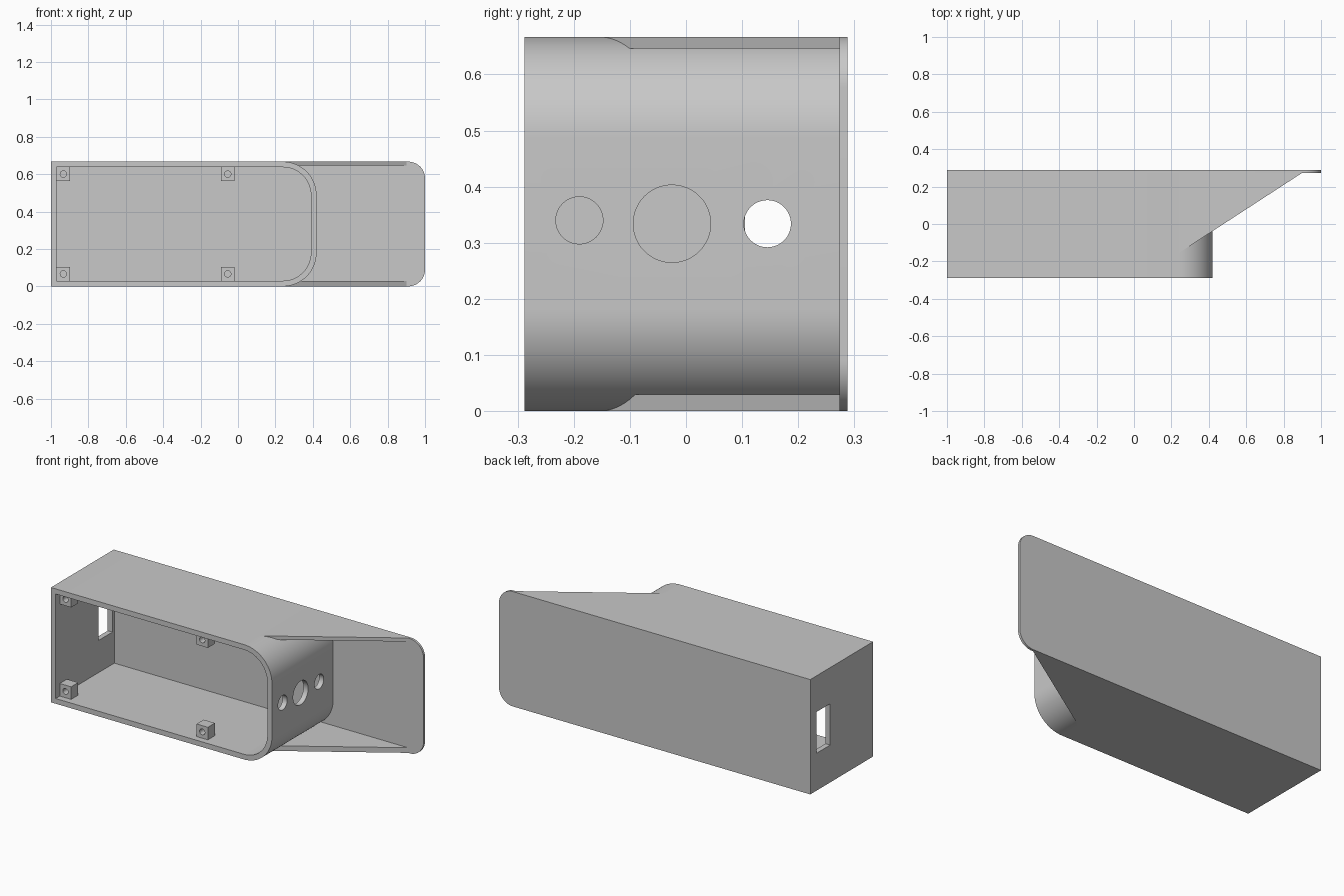
import bpy, bmesh
from math import pi, sin, cos
from mathutils import Vector

cube = bpy.data.objects.get("Cube")
if cube:
    bpy.data.objects.remove(cube, do_unlink=True)

H = 0.667                      # total height
FRONT, BACK = -0.288, 0.288
PLATE = 0.274                  # front of the back plate
WALL = 0.03
R = 0.18                       # outer corner radius of the shell

grey = bpy.data.materials.new("plain grey")
grey.use_nodes = True
grey.diffuse_color = (0.58, 0.58, 0.58, 1)
grey.node_tree.nodes["Principled BSDF"].inputs["Base Color"].default_value = grey.diffuse_color


def prism(name, profile, direction):
    """Extrude a closed loop of 3D points along a direction."""
    bm = bmesh.new()
    face = bm.faces.new([bm.verts.new(p) for p in profile])
    grown = bmesh.ops.extrude_face_region(bm, geom=[face])["geom"]
    bmesh.ops.translate(bm, vec=Vector(direction),
                        verts=[v for v in grown if isinstance(v, bmesh.types.BMVert)])
    bmesh.ops.recalc_face_normals(bm, faces=bm.faces)
    mesh = bpy.data.meshes.new(name)
    bm.to_mesh(mesh)
    bm.free()
    mesh.materials.append(grey)
    ob = bpy.data.objects.new(name, mesh)
    bpy.context.collection.objects.link(ob)
    return ob


def tongue(name, x0, x1, z0, z1, r, y0, y1, steps=20):
    """Rectangle with both +x corners rounded, extruded along y."""
    pts = [(x0, y0, z1), (x0, y0, z0)]
    for cz, start in ((z0 + r, -pi / 2), (z1 - r, 0)):
        for i in range(steps + 1):
            a = start + pi / 2 * i / steps
            pts.append((x1 - r + r * cos(a), y0, cz + r * sin(a)))
    return prism(name, pts, (0, y1 - y0, 0))


def box(name, x0, x1, y0, y1, z0, z1):
    return prism(name, [(x0, y0, z0), (x1, y0, z0), (x1, y0, z1), (x0, y0, z1)],
                 (0, y1 - y0, 0))


def rod(name, centre, r, direction, steps=48):
    """Cylinder along x or y, used for drilling."""
    c = Vector(centre)
    side = Vector((0, 1, 0)) if direction[0] else Vector((1, 0, 0))
    ring = [c + r * (cos(2 * pi * i / steps) * side + sin(2 * pi * i / steps) * Vector((0, 0, 1)))
            for i in range(steps)]
    return prism(name, ring, direction)


def cut(ob, cutters):
    bpy.context.view_layer.objects.active = ob
    for c in cutters:
        c.hide_render = True
        mod = ob.modifiers.new("cut", 'BOOLEAN')
        mod.operation, mod.solver, mod.object = 'DIFFERENCE', 'EXACT', c
        bpy.ops.object.modifier_apply(modifier=mod.name)
        bpy.data.objects.remove(c, do_unlink=True)


# Hollow shell, open at the front
parts = []
shell = tongue("shell", -1, 0.42, 0, H, R, FRONT, PLATE)
cut(shell, [tongue("cavity", -1 + WALL, 0.42 - WALL, WALL, H - WALL, R - WALL, FRONT - 0.1, 0.25),
            box("window", -1.1, -0.9, 0.105, 0.233, 0.217, 0.457),
            rod("hole_front", (0.3, -0.19, 0.34), 0.042, (0.3, 0, 0)),
            rod("hole_middle", (0.3, -0.025, 0.334), 0.069, (0.3, 0, 0)),
            rod("hole_back", (0.3, 0.145, 0.334), 0.042, (0.3, 0, 0))])
parts.append(shell)

# Back plate reaching past the shell
parts.append(tongue("back_plate", -1, 1, 0, H, 0.09, PLATE, BACK))

# Triangular gussets above and below
for name, z, t in (("lower_gusset", 0, WALL), ("upper_gusset", H - 0.021, 0.021)):
    parts.append(prism(name, [(0.24, -0.155, z), (0.9, PLATE, z), (0.24, PLATE, z)], (0, 0, t)))

# Drilled screw posts in the corners of the cavity
S = 0.073
for side, x in (("left", -0.055 - S / 2), ("right", -1 + WALL)):
    for level, z in (("lower", WALL), ("upper", H - WALL - S)):
        post = box(f"{level}_{side}_post", x, x + S, -0.25, -0.185, z, z + S)
        cut(post, [rod("screw_hole", (x + S / 2, -0.3, z + S / 2), 0.017, (0, 0.1, 0), 24)])
        parts.append(post)

# Smooth the rounded surfaces, keep the edges sharp
bpy.ops.object.select_all(action='DESELECT')
for ob in parts:
    ob.select_set(True)
bpy.context.view_layer.objects.active = shell
bpy.ops.object.shade_smooth_by_angle(angle=pi / 6)
